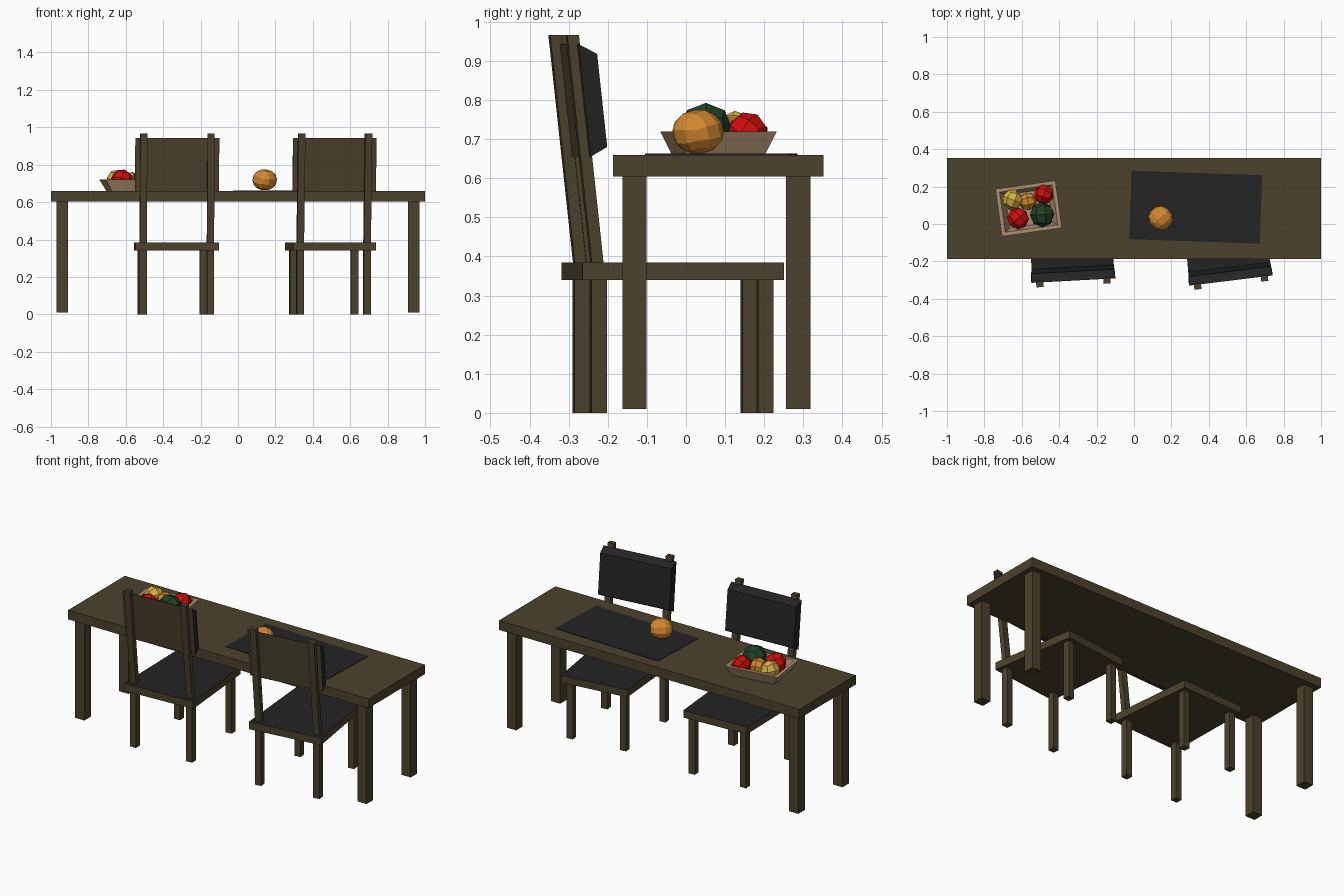
import bpy, bmesh, math, random
from mathutils import Matrix, Vector

if "Cube" in bpy.data.objects:
    bpy.data.objects.remove(bpy.data.objects["Cube"])

random.seed(4)

def material(name, col):
    m = bpy.data.materials.new(name)
    m.diffuse_color = (*col, 1)
    m.use_nodes = True
    m.node_tree.nodes["Principled BSDF"].inputs["Base Color"].default_value = m.diffuse_color
    return m

WOOD = material("dark wood", (0.072, 0.055, 0.027))
BLACK = material("black fabric", (0.017, 0.017, 0.018))
BASKET = material("tan basket", (0.42, 0.28, 0.16))
RED = material("red", (0.62, 0.004, 0.004))
ORANGE = material("orange", (0.66, 0.25, 0.03))
YELLOW = material("yellow", (0.65, 0.44, 0.06))
GREEN = material("green", (0.014, 0.055, 0.02))

def finish(name, bm, mats, matrix=Matrix()):
    bmesh.ops.recalc_face_normals(bm, faces=bm.faces)
    bm.transform(matrix)
    me = bpy.data.meshes.new(name)
    bm.to_mesh(me)
    bm.free()
    for m in mats:
        me.materials.append(m)
    ob = bpy.data.objects.new(name, me)
    bpy.context.collection.objects.link(ob)
    return ob

def loft(name, loops, mats, matrix=Matrix(), rule=None):
    """Skin a stack of four-point loops and cap both ends."""
    bm = bmesh.new()
    rings = [[bm.verts.new(p) for p in lp] for lp in loops]
    for a, b in zip(rings, rings[1:]):
        for i in range(4):
            j = (i + 1) % 4
            bm.faces.new((a[i], a[j], b[j], b[i]))
    bm.faces.new(rings[0])
    bm.faces.new(rings[-1])
    bmesh.ops.recalc_face_normals(bm, faces=bm.faces)
    if rule:
        bm.normal_update()
        for f in bm.faces:
            f.material_index = rule(f.normal)
    return finish(name, bm, mats, matrix)

def rect(cx, cy, hx, hy, z):
    return [(cx - hx, cy - hy, z), (cx + hx, cy - hy, z),
            (cx + hx, cy + hy, z), (cx - hx, cy + hy, z)]

def box(name, x0, x1, y0, y1, z0, z1, mat, matrix=Matrix()):
    r = ((x0 + x1) / 2, (y0 + y1) / 2, (x1 - x0) / 2, (y1 - y0) / 2)
    return loft(name, [rect(*r, z0), rect(*r, z1)], [mat], matrix)

def place(x, y, z, deg):
    return Matrix.Translation((x, y, z)) @ Matrix.Rotation(math.radians(deg), 4, 'Z')

# Table
box("table_top", -1, 1, -0.187, 0.352, 0.604, 0.66, WOOD)
for sx in (-1, 1):
    for y in (-0.132, 0.287):
        box("table_leg", sx * 0.94 - 0.031, sx * 0.94 + 0.031,
            y - 0.031, y + 0.031, 0.01, 0.61, WOOD)

# Chairs: local origin midway between the legs under the backrest
def lean(z):
    return -0.004 - 0.109 * (z - 0.385)

def chair(m):
    seat = [[(-0.223, -0.046, z), (0.223, -0.046, z),
             (0.204, 0.475, z), (-0.204, 0.475, z)] for z in (0.34, 0.384)]
    loft("chair_seat", seat, [WOOD, BLACK], m, lambda n: int(n.z > 0.5))
    for s in (-1, 1):
        for x, y in ((0.18, 0), (0.165, 0.431)):
            box("chair_leg", s * x - 0.0195, s * x + 0.0195,
                y - 0.0195, y + 0.0195, 0, 0.345, WOOD, m)
        loft("back_post", [rect(s * 0.18, lean(z), 0.019, 0.015, z)
                           for z in (0.38, 0.966)], [WOOD], m)
    # padded backrest: wooden rear face, chamfered black cushion
    def panel(z0, z1, off, hx):
        return [(-hx, lean(z0) + off, z0), (hx, lean(z0) + off, z0),
                (hx, lean(z1) + off, z1), (-hx, lean(z1) + off, z1)]
    loft("backrest", [panel(0.655, 0.943, 0.008, 0.225),
                      panel(0.68, 0.918, 0.054, 0.22)],
         [BLACK, WOOD], m, lambda n: int(n.y < -0.8))

chair(place(-0.3275, -0.246, 0, 3.1))
chair(place(0.511, -0.246, 0, 7))

# Place mat
box("place_mat", -0.349, 0.349, -0.183, 0.183, 0, 0.003, BLACK,
    place(0.33, 0.09, 0.66, -2))

# Fruit basket: outer wall, rim, inner wall, floor
loft("basket", [rect(0, 0, 0.128, 0.102, 0), rect(0, 0, 0.162, 0.128, 0.06),
                rect(0, 0, 0.142, 0.108, 0.06), rect(0, 0, 0.115, 0.09, 0.008)],
     [BASKET], place(-0.563, 0.083, 0.66, 8))

# Fruit: faceted balls made from subdivided cubes
def fruit(name, x, y, z, r, mat, cuts=1, squash=1.0):
    bm = bmesh.new()
    bmesh.ops.create_cube(bm, size=2)
    bmesh.ops.subdivide_edges(bm, edges=bm.edges[:], cuts=cuts, use_grid_fill=True)
    for v in bm.verts:
        v.co = v.co.normalized() * r
    spin = Matrix.Rotation(random.uniform(0, 3), 4, 'Z') @ \
        Matrix.Rotation(random.uniform(0.2, 0.6), 4, 'X')
    finish(name, bm, [mat], Matrix.Translation((x, y, z))
           @ Matrix.Diagonal((1, 1, squash, 1)) @ spin)

fruit("loose_orange", 0.143, 0.031, 0.719, 0.066, ORANGE, 2, 0.88)
fruit("yellow_fruit", -0.65, 0.13, 0.718, 0.056, YELLOW)
fruit("basket_orange", -0.567, 0.12, 0.714, 0.05, ORANGE)
fruit("red_fruit", -0.482, 0.158, 0.716, 0.054, RED)
fruit("red_fruit", -0.62, 0.03, 0.717, 0.06, RED)
fruit("green_fruit", -0.492, 0.05, 0.728, 0.068, GREEN)
